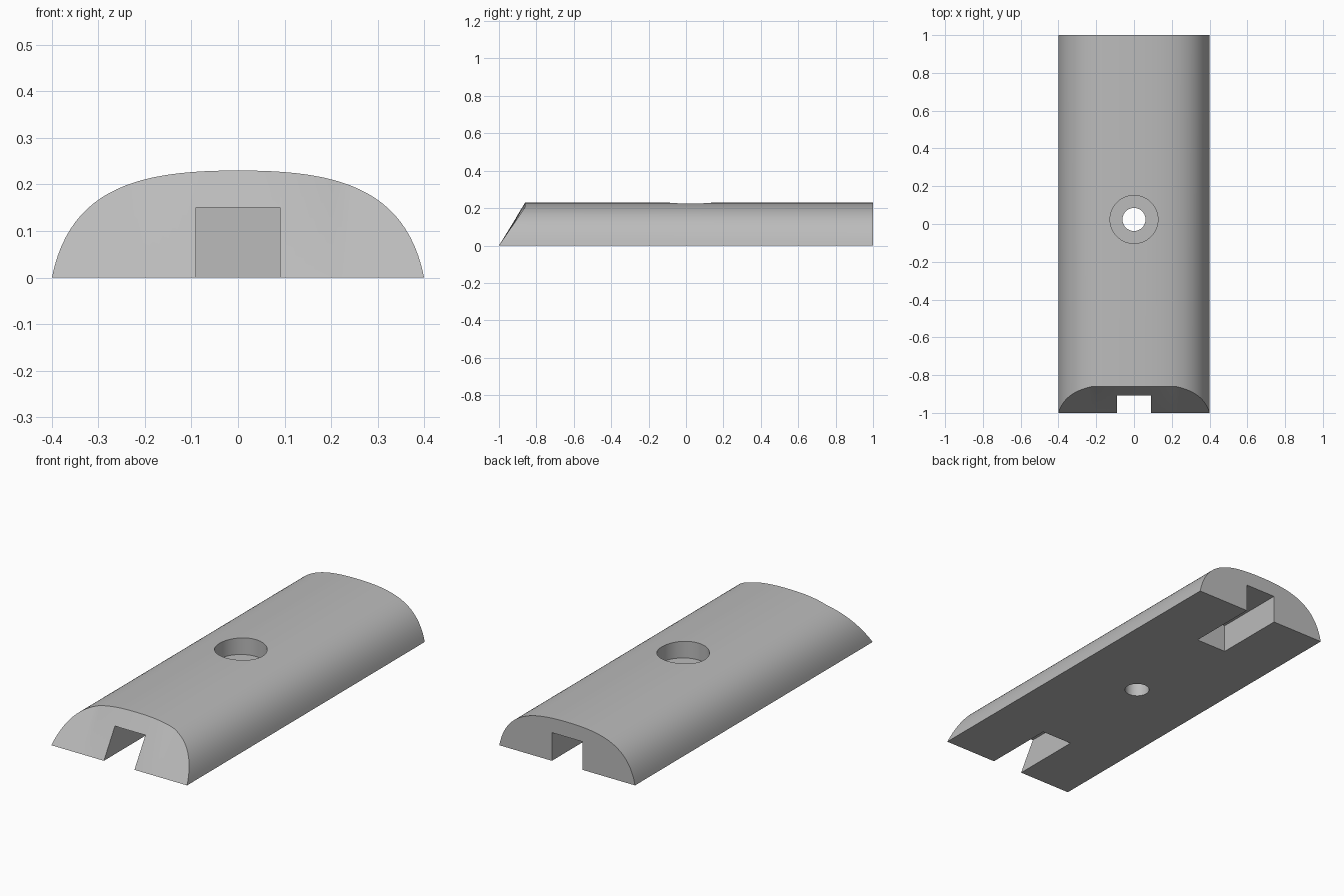
import bpy, bmesh
from mathutils import Vector
from mathutils.geometry import interpolate_bezier

if "Cube" in bpy.data.objects:
    bpy.data.objects.remove(bpy.data.objects["Cube"])

HALF_W, HEIGHT, HOLE_Y = 0.4, 0.23, 0.024

grey = bpy.data.materials.new("light_grey")
grey.use_nodes = True
colour = (0.5, 0.5, 0.5, 1)
grey.diffuse_color = colour
grey.node_tree.nodes["Principled BSDF"].inputs["Base Color"].default_value = colour

# Domed cross-section: half a curve, mirrored
half = interpolate_bezier(Vector((HALF_W, 0)), Vector((0.36, 0.2)),
                          Vector((0.2, HEIGHT)), Vector((0, HEIGHT)), 25)
profile = [(p.x, p.y) for p in half]
profile += [(-x, z) for x, z in reversed(profile[:-1])]

# Domed bar with a sloping front end
bm = bmesh.new()
rim = [bm.verts.new((x, -1 + 0.14 * min(1, z / 0.205), z)) for x, z in profile]
toe = [rim[0]] + [bm.verts.new((x, -1, 0)) for x, z in profile[1:-1]] + [rim[-1]]
back = [bm.verts.new((x, 1, z)) for x, z in profile]
for i in range(len(profile) - 1):
    bm.faces.new((rim[i], rim[i + 1], back[i + 1], back[i]))
    corners = dict.fromkeys((toe[i], toe[i + 1], rim[i + 1], rim[i]))
    slope = bm.faces.new(list(corners))
    if len(corners) == 4:
        bmesh.ops.triangulate(bm, faces=[slope])
bm.faces.new(back)
bm.faces.new(toe + [back[-1], back[0]])
bmesh.ops.recalc_face_normals(bm, faces=bm.faces)
mesh = bpy.data.meshes.new("domed_bar")
bm.to_mesh(mesh)
bm.free()
mesh.materials.append(grey)
bar = bpy.data.objects.new("domed_bar", mesh)
bpy.context.collection.objects.link(bar)


def cut(cutter):
    """Subtract a helper shape from the bar and discard the helper."""
    cutter.hide_render = True
    cutter.data.materials.append(grey)
    mod = bar.modifiers.new("cut", 'BOOLEAN')
    mod.operation, mod.solver, mod.object = 'DIFFERENCE', 'EXACT', cutter
    bpy.context.view_layer.objects.active = bar
    bpy.ops.object.modifier_apply(modifier=mod.name)
    bpy.data.objects.remove(cutter)


def cut_box(y0, y1):
    bpy.ops.mesh.primitive_cube_add(size=1, location=(0, (y0 + y1) / 2, 0))
    box = bpy.context.object
    box.scale = (0.18, y1 - y0, 0.3)
    cut(box)


def cut_bore(radius, z0):
    bpy.ops.mesh.primitive_cylinder_add(vertices=64, radius=radius, depth=0.5,
                                        location=(0, HOLE_Y, z0 + 0.25))
    cut(bpy.context.object)


# Slots under both ends
cut_box(-1.2, -0.61)
cut_box(0.61, 1.2)

# Counterbored screw hole
cut_bore(0.127, 0.14)
cut_bore(0.061, -0.1)

bpy.ops.object.select_all(action='DESELECT')
bar.select_set(True)
bpy.context.view_layer.objects.active = bar
bpy.ops.object.shade_smooth_by_angle()
